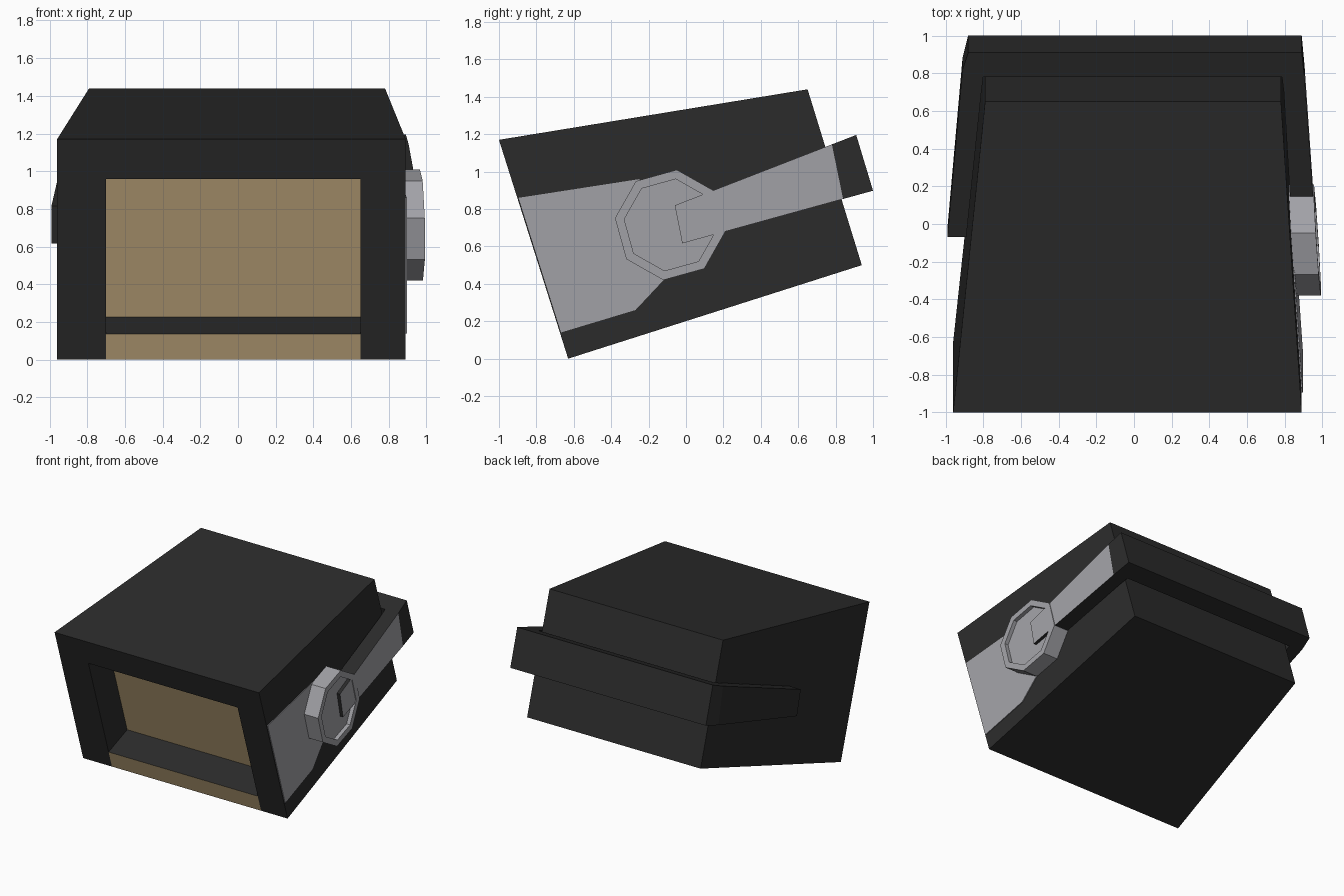
import bpy, bmesh, math

if "Cube" in bpy.data.objects:
    bpy.data.objects.remove(bpy.data.objects["Cube"])


def material(name, rgb):
    m = bpy.data.materials.new(name)
    m.diffuse_color = (*rgb, 1)
    m.use_nodes = True
    m.node_tree.nodes["Principled BSDF"].inputs["Base Color"].default_value = m.diffuse_color
    return m


DARK = material("charcoal", (0.024, 0.024, 0.024))
GREY = material("light grey", (0.36, 0.36, 0.385))
TAN = material("tan", (0.47, 0.345, 0.18))


def build(name, faces, mats):
    """faces: list of (corner list, material index)"""
    bm = bmesh.new()
    for pts, mi in faces:
        f = bm.faces.new([bm.verts.new(p) for p in pts])
        f.material_index = mi
    bmesh.ops.remove_doubles(bm, verts=bm.verts[:], dist=0.0005)
    bmesh.ops.recalc_face_normals(bm, faces=bm.faces[:])
    me = bpy.data.meshes.new(name)
    bm.to_mesh(me)
    bm.free()
    for m in mats:
        me.materials.append(m)
    ob = bpy.data.objects.new(name, me)
    bpy.context.collection.objects.link(ob)
    return ob


def loft(rings, mi=0):
    """Quads between successive closed rings"""
    out = []
    for a, b in zip(rings, rings[1:]):
        n = len(a)
        out += [([a[i], a[(i + 1) % n], b[(i + 1) % n], b[i]], mi) for i in range(n)]
    return out


# Housing: tilted, tapered box with a recessed front window
def front(x, z, depth=0.0):
    """Point on the sloping front, pushed back along the tilt"""
    y = -1.0 + 0.37 * (1.17 - z) / 1.17
    return (x, y + depth, z + depth * 0.38)


XL, XR, IL, IR = -0.96, 0.89, -0.70, 0.65
ZT, ZW, ZS = 1.17, 0.96, 0.135      # top, window top, window sill
D = 0.24
btl, btr = (-0.79, 0.65, 1.44), (0.78, 0.65, 1.44)
bbl, bbr = (-0.79, 0.94, 0.50), (0.78, 0.94, 0.50)
ftl, ftr, fbl, fbr = front(XL, ZT), front(XR, ZT), front(XL, 0), front(XR, 0)
window = [front(IL, ZS), front(IR, ZS), front(IR, ZW), front(IL, ZW)]
inner = [front(IL, ZS, D), front(IR, ZS, D), front(IR, ZW, D), front(IL, ZW, D)]
faces = [
    ([ftl, ftr, btr, btl], 0), ([fbl, fbr, bbr, bbl], 0),
    ([ftl, fbl, bbl, btl], 0), ([ftr, fbr, bbr, btr], 0),
    ([btl, btr, bbr, bbl], 0),
    ([fbl, front(IL, 0), window[0], window[3], ftl], 0),
    ([fbr, front(IR, 0), window[1], window[2], ftr], 0),
    ([ftl, ftr, window[2], window[3]], 0),
    ([front(IL, 0), front(IR, 0), window[1], window[0]], 1),
    (inner, 1),
] + loft([window, inner])
build("housing", faces, [DARK, TAN])


# Right wall surface: x for a given side position
def wall(y, z, off=0.0):
    dist = ((y + 1) * 1.16 + (z - 1.17) * 0.37) / 1.217
    return (0.89 - 0.0667 * dist + off, y, z)


# Thin grey side panel
outline = [(-0.895, 0.86), (-0.25, 0.96), (-0.085, 0.715),
           (-0.12, 0.42), (-0.27, 0.26), (-0.668, 0.14)]
lo = [wall(y, z, -0.002) for y, z in outline]
hi = [wall(y, z, 0.006) for y, z in outline]
build("side_panel", loft([lo, hi]) + [(lo, 0), (hi, 0)], [GREY])


# Octagonal hub with a shallow recess
def octagon(r, off):
    return [wall(-0.085 + r * math.cos(a), 0.715 + r * math.sin(a), off)
            for a in (math.radians(83 + 45 * i) for i in range(8))]


rings = [octagon(0.297, -0.01), octagon(0.297, 0.132),
         octagon(0.247, 0.132), octagon(0.247, 0.10)]
build("hub", loft(rings) + [(rings[0], 0), (rings[-1], 0)], [GREY])


# Strap: band running from the hub around the back to the left side
def section(xi, xo, yi, yo):
    """Ring: inner top, outer top, outer bottom, inner bottom; y pairs are (top, bottom)"""
    top = lambda y: 0.843 + 0.388 * y
    bot = lambda y: 0.622 + 0.276 * y
    return [(xi, yi[0], top(yi[0])), (xo, yo[0], top(yo[0])),
            (xo, yo[1], bot(yo[1])), (xi, yi[1], bot(yi[1]))]


strap = [
    section(0.84, 0.965, (-0.06, -0.02), (-0.06, -0.02)),
    section(0.795, 0.905, (0.70, 0.77), (0.78, 0.84)),
    section(0.785, 0.89, (0.78, 0.86), (0.91, 1.0)),
    section(-0.80, -0.88, (0.78, 0.86), (0.91, 1.0)),
    section(-0.81, -0.91, (0.70, 0.77), (0.82, 0.88)),
    section(-0.89, -0.99, (-0.07, -0.02), (-0.07, -0.02)),
]
faces = loft(strap) + [(strap[0], 0), (strap[-1], 0)]
faces[1] = (faces[1][0], 1)          # outer face of the right arm is grey
build("strap", faces, [DARK, GREY])
